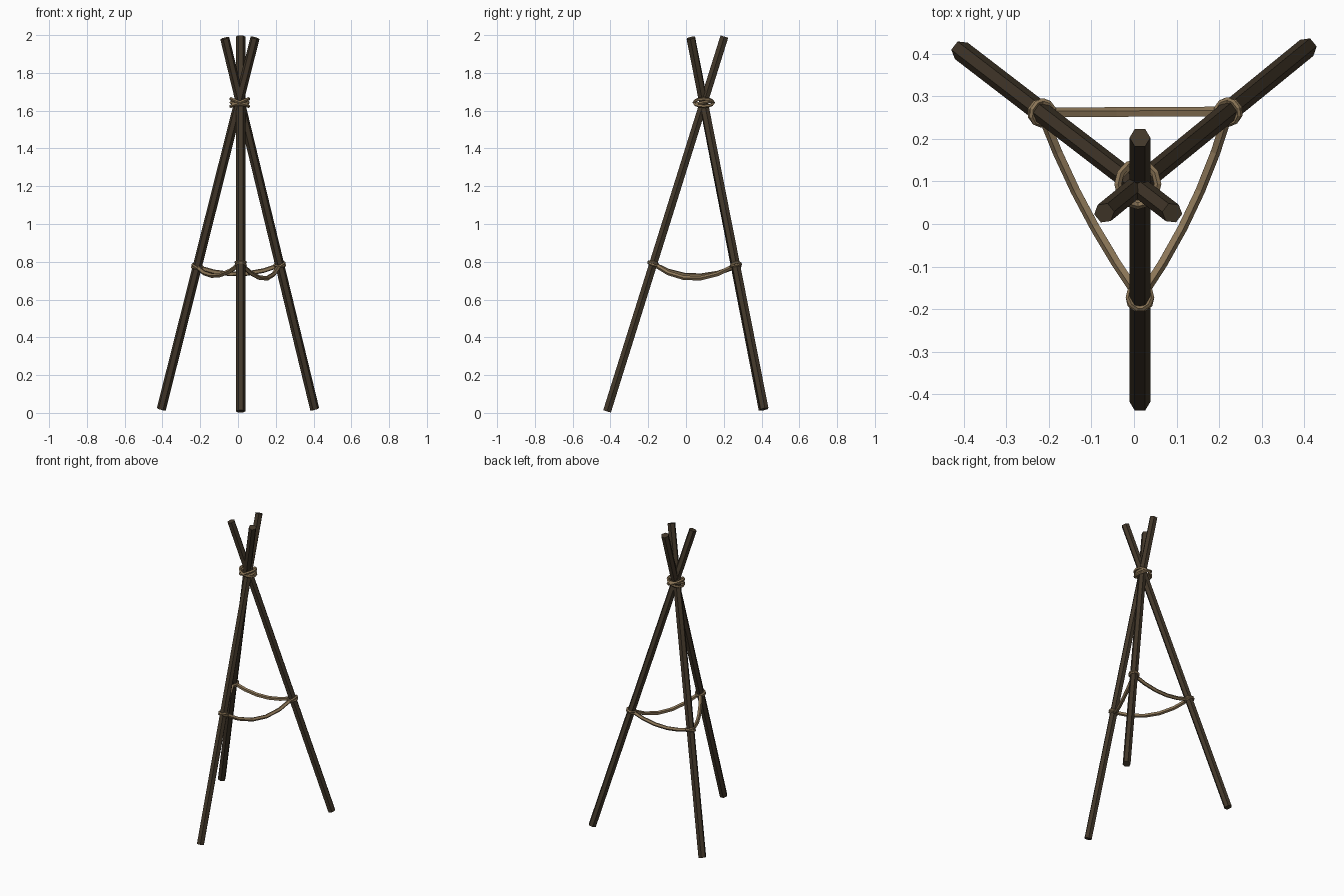
import bpy, bmesh, math
from mathutils import Vector, Matrix

if "Cube" in bpy.data.objects:
    bpy.data.objects.remove(bpy.data.objects["Cube"])


def material(name, rgb):
    m = bpy.data.materials.new(name)
    m.diffuse_color = (*rgb, 1)
    m.use_nodes = True
    m.node_tree.nodes["Principled BSDF"].inputs["Base Color"].default_value = m.diffuse_color
    return m


WOOD = material("dark wood", (0.055, 0.039, 0.023))
ROPE = material("tan rope", (0.26, 0.18, 0.095))


def finish(name, bm, mat):
    bmesh.ops.recalc_face_normals(bm, faces=bm.faces)
    me = bpy.data.meshes.new(name)
    bm.to_mesh(me)
    bm.free()
    me.materials.append(mat)
    ob = bpy.data.objects.new(name, me)
    bpy.context.collection.objects.link(ob)


def tube(name, pts, r, sides, mat, closed=False, up=Vector((0, 0, 1))):
    """Sweep a regular polygon along a path."""
    pts = [Vector(p) for p in pts]
    n = len(pts)
    bm = bmesh.new()
    rings = []
    for i, p in enumerate(pts):
        if closed:
            d = pts[(i + 1) % n] - pts[i - 1]
        else:
            d = pts[min(i + 1, n - 1)] - pts[max(i - 1, 0)]
        d.normalize()
        u = d.cross(up).normalized()
        v = u.cross(d)
        rings.append([bm.verts.new(p + r * (u * math.cos(a) + v * math.sin(a)))
                      for a in (2 * math.pi * k / sides for k in range(sides))])
    for i in range(n if closed else n - 1):
        a, b = rings[i], rings[(i + 1) % n]
        for k in range(sides):
            bm.faces.new((a[k], a[(k + 1) % sides], b[(k + 1) % sides], b[k]))
    if not closed:
        bm.faces.new(rings[0])
        bm.faces.new(rings[-1])
    finish(name, bm, mat)


def loop(name, centre, axis, radius, tilt_axis, tilt, r=0.009, n=10):
    """Closed rope ring around an axis, tilted a little."""
    axis = Vector(axis).normalized()
    m = Matrix.Rotation(tilt, 3, Vector(tilt_axis)) @ axis.to_track_quat('Z', 'Y').to_matrix()
    pts = [Vector(centre) + m @ Vector((radius * math.cos(a), radius * math.sin(a), 0))
           for a in (2 * math.pi * k / n for k in range(n))]
    tube(name, pts, r, 5, ROPE, True, m @ Vector((0, 0, 1)))


# Poles: bottom and top centres
poles = {
    "front": (Vector((0.014, -0.418, 0.008)), Vector((0.014, 0.203, 1.992))),
    "right": (Vector((0.406, 0.414, 0.02)), Vector((-0.070, 0.026, 1.983))),
    "left": (Vector((-0.406, 0.407, 0.02)), Vector((0.090, 0.026, 1.985))),
}
for name, (a, b) in poles.items():
    up = Vector((0, 1, 0)) if name == "front" else Vector((b.x - a.x, b.y - a.y, 0))
    tube(name + "_pole", [a, b], 0.0245, 6, WOOD, up=up)

# Lashing where the poles cross
for i, t in enumerate((0.4, -0.4)):
    loop("top_lashing_%d" % i, (0.009, 0.094, 1.643), (0, 0, 1), 0.051, (0, 1, 0), t, n=12)
loop("top_lashing_2", (0.009, 0.094, 1.643), (0, 0, 1), 0.045, (1, 0, 0), 0.2, n=12)

# Rope knots round each pole
heights = {"front": 0.79, "right": 0.782, "left": 0.772}
knots = {}
for name, (a, b) in poles.items():
    z = heights[name]
    c = a.lerp(b, (z - a.z) / (b.z - a.z))
    knots[name] = c
    for i, t in enumerate((0.28, -0.28)):
        loop("%s_knot_%d" % (name, i), c, b - a, 0.028, (0, 1, 0), t, r=0.007)

# Sagging ropes between the poles
mid = Vector((0.01, 0.11, 0))
for p, q, sag, bow in (("front", "right", 0.075, 0.02),
                       ("left", "front", 0.055, 0.016),
                       ("right", "left", 0.042, 0.0)):
    a, b = knots[p], knots[q]
    out = (a + b) / 2 - mid
    out.z = 0
    out.normalize()
    pts = []
    for k in range(6):
        t = k / 5
        s = 4 * t * (1 - t)
        pts.append(a.lerp(b, t) + out * bow * s - Vector((0, 0, sag * s)))
    tube("%s_%s_rope" % (p, q), pts, 0.0125, 5, ROPE)
